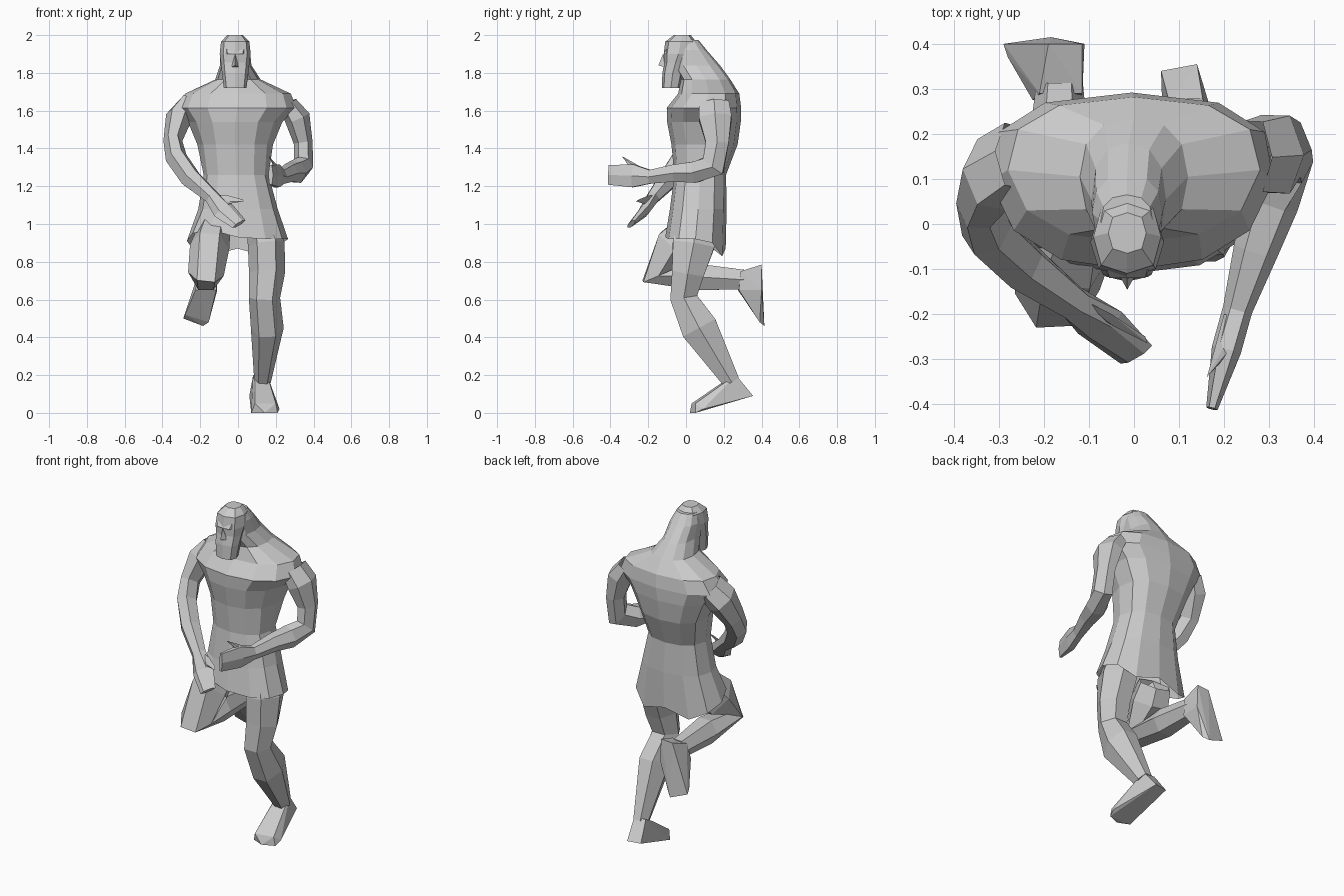
import bpy, bmesh
from math import sin, cos, pi, copysign
from mathutils import Vector


def finish(name, bm):
    bmesh.ops.recalc_face_normals(bm, faces=bm.faces)
    me = bpy.data.meshes.new(name)
    bm.to_mesh(me)
    bm.free()
    ob = bpy.data.objects.new(name, me)
    bpy.context.collection.objects.link(ob)
    return ob


def soft(v, e):
    return copysign(abs(v) ** e, v)


def skin(name, loops, caps=(True, True)):
    """Bridge a list of equal point loops with quads."""
    bm = bmesh.new()
    rows = [[bm.verts.new(p) for p in loop] for loop in loops]
    n = len(rows[0])
    for a, b in zip(rows, rows[1:]):
        for i in range(n):
            j = (i + 1) % n
            bm.faces.new((a[i], a[j], b[j], b[i]))
    if caps[0]:
        bm.faces.new(rows[0])
    if caps[1]:
        bm.faces.new(rows[-1])
    return finish(name, bm)


def level_loop(cx, cy, z, rx, ry, k=0.0, n=10, e=0.85, drop=None):
    """Horizontal rounded loop, starting at the front; k widens its back."""
    loop = []
    for i in range(n):
        s, c = sin(2 * pi * i / n), cos(2 * pi * i / n)
        loop.append((cx + rx * soft(s, e) * (1 - k * c), cy - ry * soft(c, e),
                     drop[i] if drop else z))
    return loop


def limb(name, path, n=6):
    """Tube along (x, y, z, side radius, depth radius) stations, open at the body."""
    pts = [Vector(p[:3]) for p in path]
    loops = []
    for i, p in enumerate(path):
        t = Vector()
        if i > 0:
            t += (pts[i] - pts[i - 1]).normalized()
        if i < len(pts) - 1:
            t += (pts[i + 1] - pts[i]).normalized()
        t.normalize()
        a = Vector((1, 0, 0))
        a = (a - t * a.dot(t)).normalized()
        b = t.cross(a)
        loops.append([pts[i] + a * p[3] * cos(2 * pi * k / n) + b * p[4] * sin(2 * pi * k / n)
                      for k in range(n)])
    return skin(name, loops, caps=(False, True))


def hull(name, pts):
    bm = bmesh.new()
    for p in pts:
        bm.verts.new(p)
    bmesh.ops.convex_hull(bm, input=bm.verts)
    loose = [v for v in bm.verts if not v.link_faces]
    bmesh.ops.delete(bm, geom=loose, context='VERTS')
    return finish(name, bm)


# Hunched upper body and the tunic skirt, lower at the back and lifted over the thigh
hem = [.93, .92, .92, .92, .90, .83, .87, .83, .87, .91, .95, .97]
skin("tunic", [
    level_loop(-.003, .05, .92, .268, .16, n=12, drop=hem),
    level_loop(0, .065, 1.08, .21, .15, n=12)] + [level_loop(*r, n=12) for r in [
    (-.01, .075, 1.26, .172, .137, 0),
    (-.015, .098, 1.42, .20, .175, .1),
    (-.015, .095, 1.54, .25, .195, .15),
    (-.005, .095, 1.615, .315, .197, .12),
    (0, .12, 1.69, .28, .162, .08),
    (0, .105, 1.765, .12, .13, 0)]], caps=(False, False))

# Hair running down into the neck
skin("hair_and_neck", [level_loop(*r, n=12) for r in [
    (0, .105, 1.765, .12, .13),
    (-.012, .055, 1.84, .083, .125),
    (-.015, .025, 1.92, .078, .085),
    (-.016, .005, 1.975, .058, .06)]], caps=(False, True))

# Bearded face with brow and nose
skin("head", [level_loop(*r, n=8, e=.75) for r in [
    (-.015, -.08, 1.72, .06, .048),
    (-.015, -.07, 1.80, .070, .055),
    (-.015, -.055, 1.855, .076, .06),
    (-.015, -.04, 1.90, .082, .078),
    (-.015, -.028, 1.965, .075, .082),
    (-.015, -.02, 2.0, .042, .045)]])
hull("brow", [(-.075, -.08, 1.905), (.045, -.08, 1.905), (-.055, -.12, 1.90),
              (.025, -.12, 1.90), (-.06, -.10, 1.93), (.03, -.10, 1.93)])
hull("nose", [(-.015, -.122, 1.90), (-.015, -.146, 1.84), (-.035, -.11, 1.83),
              (.005, -.11, 1.83), (-.015, -.09, 1.86)])

# Arms
limb("left_arm", [
    (.265, .15, 1.635, .05, .09),
    (.315, .155, 1.56, .068, .10),
    (.345, .165, 1.43, .05, .07),
    (.347, .145, 1.31, .052, .075),
    (.305, .05, 1.275, .062, .065),
    (.27, -.06, 1.27, .05, .052),
    (.23, -.19, 1.25, .033, .042),
    (.205, -.28, 1.255, .033, .07),
    (.173, -.41, 1.26, .013, .06)])
hull("left_thumb", [(.2, -.2, 1.28), (.235, -.21, 1.27), (.2, -.29, 1.29), (.22, -.27, 1.3),
                    (.19, -.31, 1.32), (.162, -.34, 1.36)])
limb("right_arm", [
    (-.265, .15, 1.635, .05, .09),
    (-.315, .11, 1.56, .07, .095),
    (-.345, .045, 1.44, .05, .072),
    (-.327, -.015, 1.35, .058, .066),
    (-.25, -.09, 1.24, .057, .06),
    (-.135, -.175, 1.14, .042, .038),
    (-.075, -.22, 1.07, .062, .03),
    (.005, -.29, 1.0, .045, .013)])
hull("right_thumb", [(-.13, -.16, 1.15), (-.09, -.2, 1.1), (-.05, -.2, 1.15),
                     (-.04, -.23, 1.12), (.025, -.25, 1.13), (.03, -.265, 1.12)])

# Standing leg
limb("left_leg", [
    (.13, .05, .98, .085, .11),
    (.15, .04, .89, .098, .128),
    (.153, .01, .74, .095, .098),
    (.14, -.012, .61, .083, .083),
    (.155, .07, .45, .087, .112),
    (.13, .24, .165, .044, .052)])
hull("left_foot", [(.06, .34, .09), (.14, .355, .09), (.08, .265, .2), (.155, .265, .2),
                   (.09, .19, .16), (.17, .19, .15), (.07, .05, 0), (.14, .02, 0),
                   (.21, .05, 0), (.22, .09, .02), (.09, .03, .05), (.2, .05, .05)])

# Raised leg, folded at the knee
limb("right_leg", [
    (-.13, .02, .96, .09, .11),
    (-.15, -.05, .88, .105, .13),
    (-.17, -.15, .735, .095, .10),
    (-.17, .06, .72, .08, .08),
    (-.165, .31, .705, .052, .06)])
hull("right_foot", [(-.19, .40, .78), (-.115, .40, .785), (-.21, .29, .74), (-.115, .29, .75),
                    (-.115, .28, .65), (-.225, .275, .65), (-.29, .40, .50), (-.28, .37, .52),
                    (-.185, .415, .46), (-.155, .39, .48), (-.11, .40, .65)])
